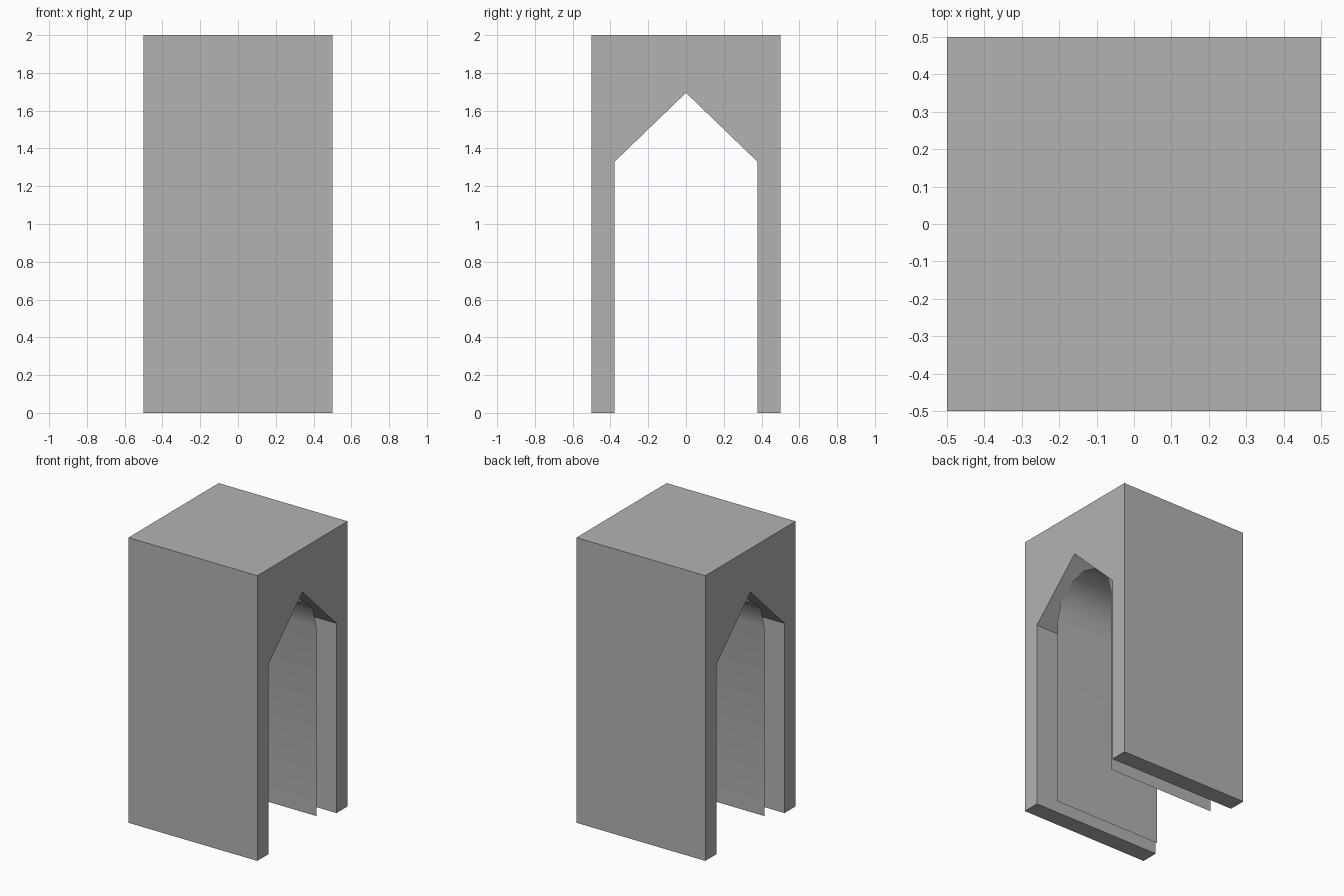
import bpy
import bmesh
from math import cos, sin, pi, radians

cube = bpy.data.objects.get("Cube")
if cube:
    bpy.data.objects.remove(cube, do_unlink=True)

SPRING = 1.33          # height where both arches begin

stone = bpy.data.materials.new("grey_stone")
stone.use_nodes = True
GREY = (0.45, 0.45, 0.45, 1)
stone.diffuse_color = GREY
stone.node_tree.nodes["Principled BSDF"].inputs["Base Color"].default_value = GREY


def extrude_profile(name, profile, half_length, solid):
    """Sweep a y-z profile along x, as a capped solid or an open sheet."""
    bm = bmesh.new()
    ends = [[bm.verts.new((x, y, z)) for y, z in profile]
            for x in (-half_length, half_length)]
    count = len(profile)
    for i in range(count if solid else count - 1):
        j = (i + 1) % count
        bm.faces.new((ends[0][i], ends[0][j], ends[1][j], ends[1][i]))
    if solid:
        for end in ends:
            bm.faces.new(end)
    bmesh.ops.recalc_face_normals(bm, faces=bm.faces)
    mesh = bpy.data.meshes.new(name)
    bm.to_mesh(mesh)
    bm.free()
    mesh.materials.append(stone)
    obj = bpy.data.objects.new(name, mesh)
    bpy.context.collection.objects.link(obj)
    return obj


# Tall block with a pointed passage through it
half = [(0.5, 2), (0.5, 0), (0.378, 0), (0.378, SPRING)]
block = half + [(0, 1.695)] + [(-y, z) for y, z in reversed(half)]
extrude_profile("archway_block", block, 0.5, True)

# Thin round-headed lining standing inside the passage
R, STEPS = 0.268, 6
arc = [(R * cos(pi * i / STEPS), SPRING + R * sin(pi * i / STEPS))
       for i in range(STEPS + 1)]
lining = extrude_profile("inner_lining", [(R, 0)] + arc + [(-R, 0)], 0.42, False)

bpy.ops.object.select_all(action="DESELECT")
lining.select_set(True)
bpy.context.view_layer.objects.active = lining
bpy.ops.object.shade_smooth_by_angle(angle=radians(40))
